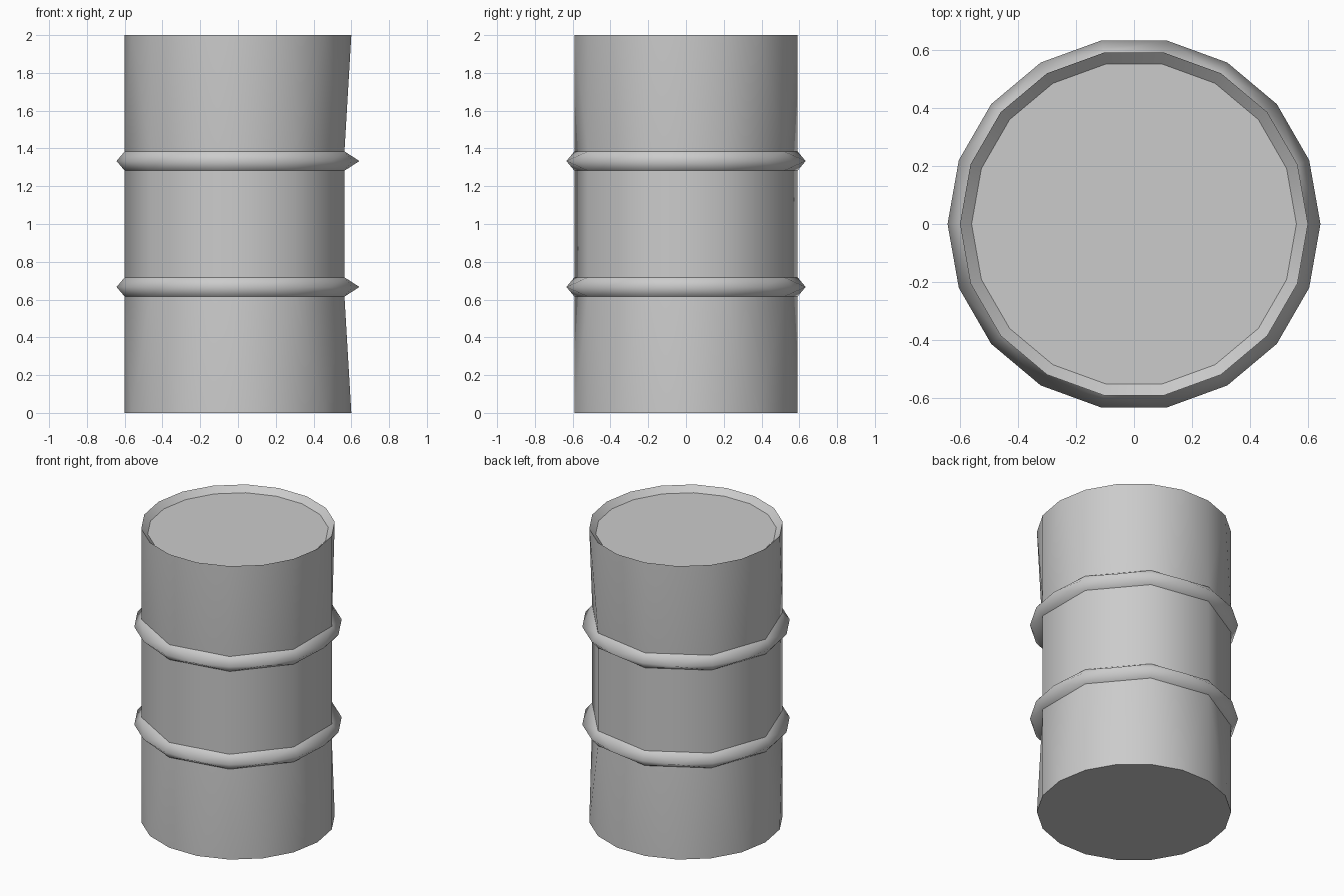
import bpy, bmesh
from math import cos, sin, radians

if "Cube" in bpy.data.objects:
    bpy.data.objects.remove(bpy.data.objects["Cube"])

bm = bmesh.new()


def loop(r, z, coarse=False):
    """18-sided ring; a coarse ring keeps only every other corner (20, 60, 100...)."""
    return [None if coarse and i % 2 == 0 else
            bm.verts.new((r * cos(radians(20 * i)), r * sin(radians(20 * i)), z))
            for i in range(18)]


def bridge(low, high):
    """Join two rings, filling with fans where one of them is coarse."""
    for i in range(0, 18, 2):
        a, b = i - 1, i + 1          # corners both rings share
        la, lm, lb = low[a], low[i], low[b]
        ha, hm, hb = high[a], high[i], high[b]
        if lm and hm:
            bm.faces.new((la, lm, hm, ha))
            bm.faces.new((lm, lb, hb, hm))
        elif lm:
            bm.faces.new((la, lm, ha))
            bm.faces.new((lm, hb, ha))
            bm.faces.new((lm, lb, hb))
        elif hm:
            bm.faces.new((la, hm, ha))
            bm.faces.new((la, lb, hm))
            bm.faces.new((lb, hb, hm))
        else:
            bm.faces.new((la, lb, hb, ha))


def mark_sharp(ring):
    pts = [v for v in ring if v]
    for v, w in zip(pts, pts[1:] + pts[:1]):
        e = bm.edges.get((v, w))
        if e:
            e.smooth = False


# Drum profile from base to rim: radius, height, coarse, sharp
profile = [(0.6, 0.0, False, True)]
for hoop_z in (2 / 3, 4 / 3):        # two raised hoops
    profile += [(0.6, hoop_z - 0.051, True, True),
                (0.643, hoop_z, False, False),
                (0.6, hoop_z + 0.051, True, True)]
profile += [(0.6, 2.0, False, True),   # rim
            (0.56, 1.962, False, True)]  # sunken lid edge

rings = [loop(r, z, c) for r, z, c, s in profile]
for low, high in zip(rings, rings[1:]):
    bridge(low, high)

# Base and lid
bm.faces.new(rings[0][::-1])
bm.faces.new(rings[-1])

for f in bm.faces:
    f.smooth = True
for ring, p in zip(rings, profile):
    if p[3]:
        mark_sharp(ring)
bmesh.ops.recalc_face_normals(bm, faces=bm.faces[:])

mesh = bpy.data.meshes.new("barrel")
bm.to_mesh(mesh)
bm.free()
bpy.context.collection.objects.link(bpy.data.objects.new("barrel", mesh))
